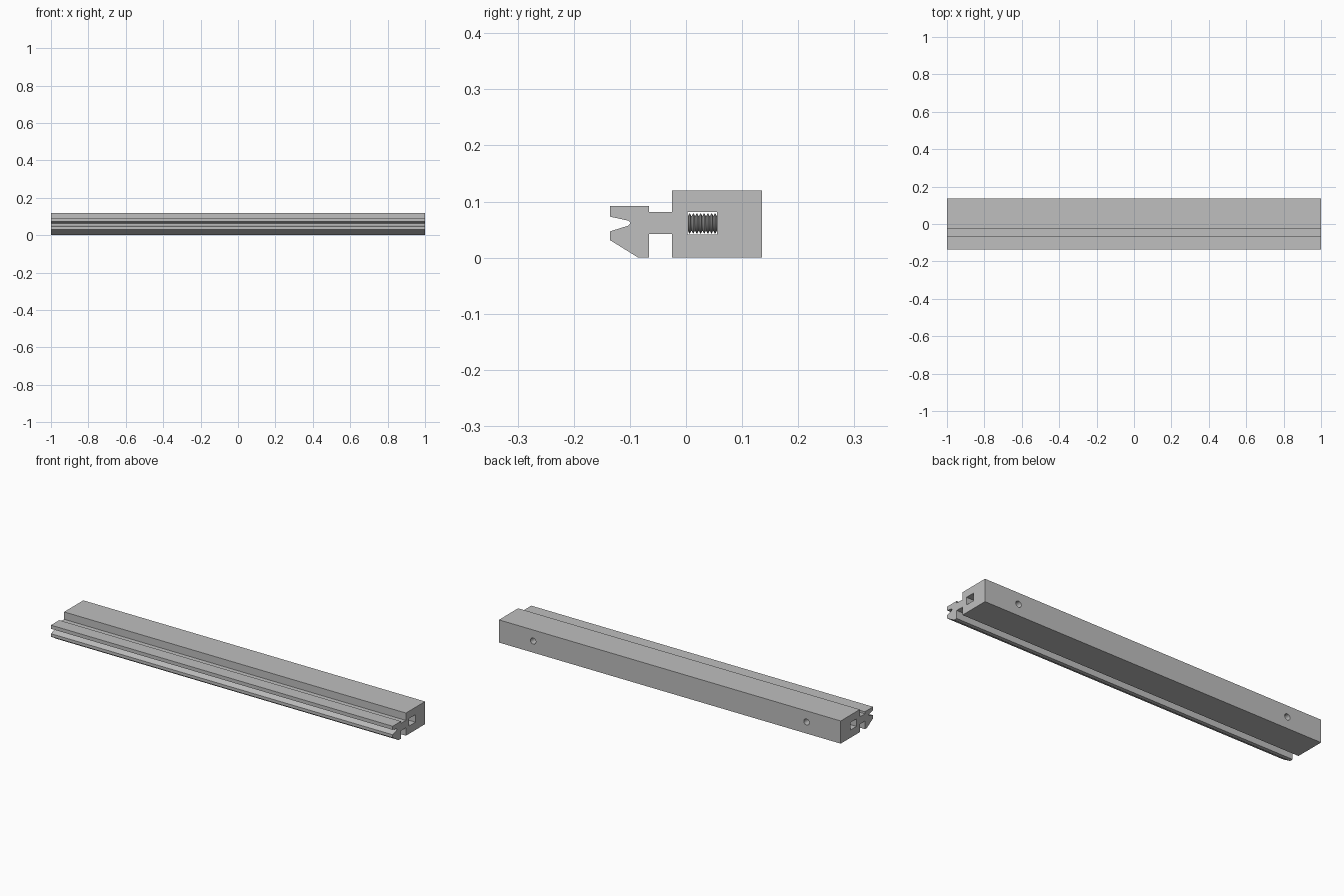
import bpy, bmesh, math
from mathutils import Matrix

cube = bpy.data.objects.get("Cube")
if cube:
    bpy.data.objects.remove(cube, do_unlink=True)

grey = bpy.data.materials.new("metal_grey")
grey.use_nodes = True
colour = (0.52, 0.52, 0.52, 1)
grey.diffuse_color = colour
grey.node_tree.nodes["Principled BSDF"].inputs["Base Color"].default_value = colour


def make_object(name, bm):
    bmesh.ops.recalc_face_normals(bm, faces=bm.faces[:])
    mesh = bpy.data.meshes.new(name)
    bm.to_mesh(mesh)
    bm.free()
    mesh.materials.append(grey)
    obj = bpy.data.objects.new(name, mesh)
    bpy.context.collection.objects.link(obj)
    return obj


def extrude_profile(name, points, half_length):
    """Extrude a (y, z) outline along x."""
    bm = bmesh.new()
    face = bm.faces.new([bm.verts.new((-half_length, y, z)) for y, z in points])
    new = bmesh.ops.extrude_face_region(bm, geom=[face])["geom"]
    bmesh.ops.translate(bm, vec=(2 * half_length, 0, 0),
                        verts=[v for v in new if isinstance(v, bmesh.types.BMVert)])
    return make_object(name, bm)


def lathe(name, x, z, rings, sides=32):
    """Closed solid of (y, radius) rings around an axis along y."""
    bm = bmesh.new()
    loops = []
    for y, r in rings:
        angles = [2 * math.pi * i / sides for i in range(sides)]
        loops.append([bm.verts.new((x + r * math.cos(a), y, z + r * math.sin(a))) for a in angles])
    for a, b in zip(loops, loops[1:]):
        for i in range(sides):
            j = (i + 1) % sides
            bm.faces.new((a[i], a[j], b[j], b[i]))
    bm.faces.new(loops[0])
    bm.faces.new(loops[-1])
    return make_object(name, bm)


def cut(target, cutter):
    mod = target.modifiers.new("cut", 'BOOLEAN')
    mod.operation = 'DIFFERENCE'
    mod.solver = 'EXACT'
    mod.object = cutter
    bpy.context.view_layer.objects.active = target
    bpy.ops.object.modifier_apply(modifier=mod.name)
    bpy.data.objects.remove(cutter, do_unlink=True)


def smooth(obj, degrees):
    bpy.ops.object.select_all(action='DESELECT')
    obj.select_set(True)
    bpy.context.view_layer.objects.active = obj
    bpy.ops.object.shade_smooth_by_angle(angle=math.radians(degrees))


# Rail: clamping block, neck and notched front jaw
axis_z = 0.061
back, block_front, jaw_back, jaw_front = 0.135, -0.025, -0.066, -0.135
rail = extrude_profile("rail", [
    (back, 0), (back, 0.12), (block_front, 0.12), (block_front, 0.081),
    (jaw_back, 0.081), (jaw_back, 0.092), (jaw_front, 0.092), (jaw_front, 0.073),
    (-0.103, 0.066), (-0.099, 0.062), (-0.103, 0.057), (jaw_front, 0.047),
    (jaw_front, 0.031), (-0.085, 0), (jaw_back, 0), (jaw_back, 0.042),
    (block_front, 0.042), (block_front, 0)], 1)

# Rectangular channel through the whole length
slot = [(0.003, 0.041), (0.055, 0.041), (0.055, 0.081), (0.003, 0.081)]
cut(rail, extrude_profile("slot_cutter", slot, 1.1))

# Screw holes from the back and the threaded set screws in them
pitch, core, crest = 0.0065, 0.0135, 0.0175
for side, x in (("left", 0.8), ("right", -0.8)):
    cut(rail, lathe(side + "_hole_cutter", x, axis_z, [(0.03, 0.016), (0.2, 0.016)]))
    rings = [(0.0032, core)]
    for i in range(8):
        y = 0.0034 + i * pitch
        rings += [(y + pitch * f, r) for f, r in
                  ((0.05, core), (0.35, crest), (0.6, crest), (0.9, core))]
    # plain shank running back into the hole
    rings += [(0.057, core), (0.09, core)]
    screw = lathe(side + "_set_screw", x, axis_z, rings)
    smooth(screw, 25)

smooth(rail, 20)
